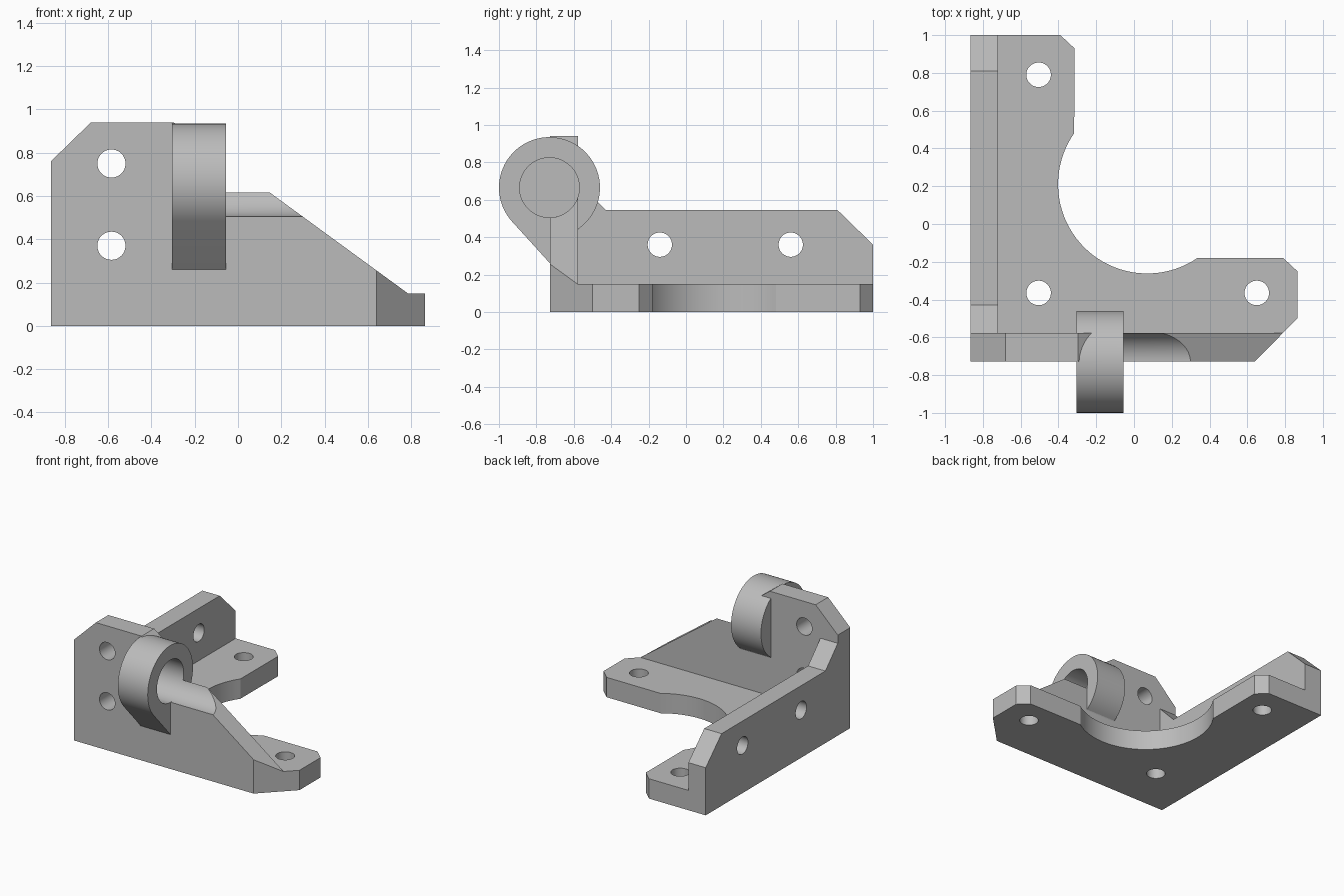
import bpy, bmesh
from math import sin, cos, radians

cube = bpy.data.objects.get("Cube")
if cube:
    bpy.data.objects.remove(cube, do_unlink=True)

grey = bpy.data.materials.new("plain grey")
grey.use_nodes = True
grey.diffuse_color = (0.5, 0.5, 0.5, 1)
grey.node_tree.nodes["Principled BSDF"].inputs["Base Color"].default_value = (0.5, 0.5, 0.5, 1)


def arc(cx, cy, r, start, end, n=48):
    """Points along a circular arc, angles in degrees."""
    steps = [radians(start + (end - start) * i / n) for i in range(n + 1)]
    return [(cx + r * cos(t), cy + r * sin(t)) for t in steps]


def circle(cx, cy, r):
    return arc(cx, cy, r, 0, 360)[:-1]


def prism(name, outline, axis, lo, hi):
    """Extrude a closed 2D outline along one axis."""
    place = {"x": lambda a, b, h: (h, a, b),
             "y": lambda a, b, h: (a, h, b),
             "z": lambda a, b, h: (a, b, h)}[axis]
    bm = bmesh.new()
    low = [bm.verts.new(place(a, b, lo)) for a, b in outline]
    high = [bm.verts.new(place(a, b, hi)) for a, b in outline]
    bm.faces.new(low)
    bm.faces.new(high)
    for i in range(len(outline)):
        j = (i + 1) % len(outline)
        bm.faces.new((low[i], low[j], high[j], high[i]))
    bmesh.ops.recalc_face_normals(bm, faces=bm.faces)
    mesh = bpy.data.meshes.new(name)
    bm.to_mesh(mesh)
    bm.free()
    mesh.materials.append(grey)
    obj = bpy.data.objects.new(name, mesh)
    bpy.context.collection.objects.link(obj)
    return obj


def combine(body, tool, operation):
    """Apply a boolean and discard the tool."""
    mod = body.modifiers.new("boolean", "BOOLEAN")
    mod.operation = operation
    mod.solver = "EXACT"
    mod.object = tool
    with bpy.context.temp_override(object=body, active_object=body):
        bpy.ops.object.modifier_apply(modifier=mod.name)
    bpy.data.objects.remove(tool, do_unlink=True)


LEFT, FRONT, INNER = -0.865, -0.727, -0.578
PIN_Y, PIN_Z, BORE, BARREL = -0.73, 0.665, 0.16, 0.27
BARREL_L, BARREL_R = -0.305, -0.055

# L-shaped base plate with a round scoop in its inner corner
base_outline = [(LEFT, FRONT), (0.865, FRONT), (0.865, -0.25), (0.79, -0.18)]
base_outline += arc(0.07, 0.21, 0.472, -55.5, -215, 40)
base_outline += [(-0.315, 0.93), (-0.39, 1), (LEFT, 1)]
bracket = prism("hinge_bracket", base_outline, "z", 0, 0.15)

# Front wall with a long sloping shoulder
front_wall = prism("front_wall", [(LEFT, 0), (0.785, 0), (0.785, 0.15), (-0.297, 0.94),
                                  (-0.68, 0.94), (LEFT, 0.76)], "y", FRONT, INNER)

# Seat cleared out of the shoulder beside the barrel
seat = arc(PIN_Y, PIN_Z, BORE, 180, 360) + [(PIN_Y + BORE, 1.1), (PIN_Y - BORE, 1.1)]
combine(front_wall, prism("seat_cutter", seat, "x", BARREL_R, 0.5), "DIFFERENCE")
combine(bracket, front_wall, "UNION")

# Side wall
side_wall = [(-0.65, 0), (1, 0), (1, 0.36), (0.81, 0.545), (-0.43, 0.545), (-0.58, 0.7), (-0.65, 0.7)]
combine(bracket, prism("side_wall", side_wall, "x", LEFT, -0.72), "UNION")

# Hinge barrel with a tapered support below
barrel = arc(PIN_Y, PIN_Z, BARREL, -55, 221.8, 56) + [(FRONT, 0.26), (-0.66, 0.26)]
combine(bracket, prism("hinge_barrel", barrel, "x", BARREL_L, BARREL_R), "UNION")

# Blind bore in the barrel
bore = prism("bore_cutter", circle(PIN_Y, PIN_Z, BORE), "x", -0.25, 0.5)
combine(bracket, bore, "DIFFERENCE")

# Diagonal corner cut through plate and front wall
corner = [(0.59, -0.777), (1.0, -0.9), (0.915, -0.45)]
combine(bracket, prism("corner_cutter", corner, "z", -0.1, 0.5), "DIFFERENCE")

# Screw holes: plate, front wall, side wall
holes = [("z", -0.505, 0.79, -0.1, 0.3), ("z", -0.505, -0.365, -0.1, 0.3),
         ("z", 0.65, -0.365, -0.1, 0.3), ("y", -0.585, 0.75, -0.8, -0.5),
         ("y", -0.585, 0.37, -0.8, -0.5), ("x", -0.14, 0.36, -1, -0.6),
         ("x", 0.56, 0.36, -1, -0.6)]
for axis, a, b, lo, hi in holes:
    combine(bracket, prism("hole_cutter", circle(a, b, 0.065), axis, lo, hi), "DIFFERENCE")

# Smooth the round surfaces, keep the edges crisp
bpy.ops.object.select_all(action="DESELECT")
bracket.select_set(True)
bpy.context.view_layer.objects.active = bracket
bpy.ops.object.shade_smooth_by_angle(angle=radians(20))
